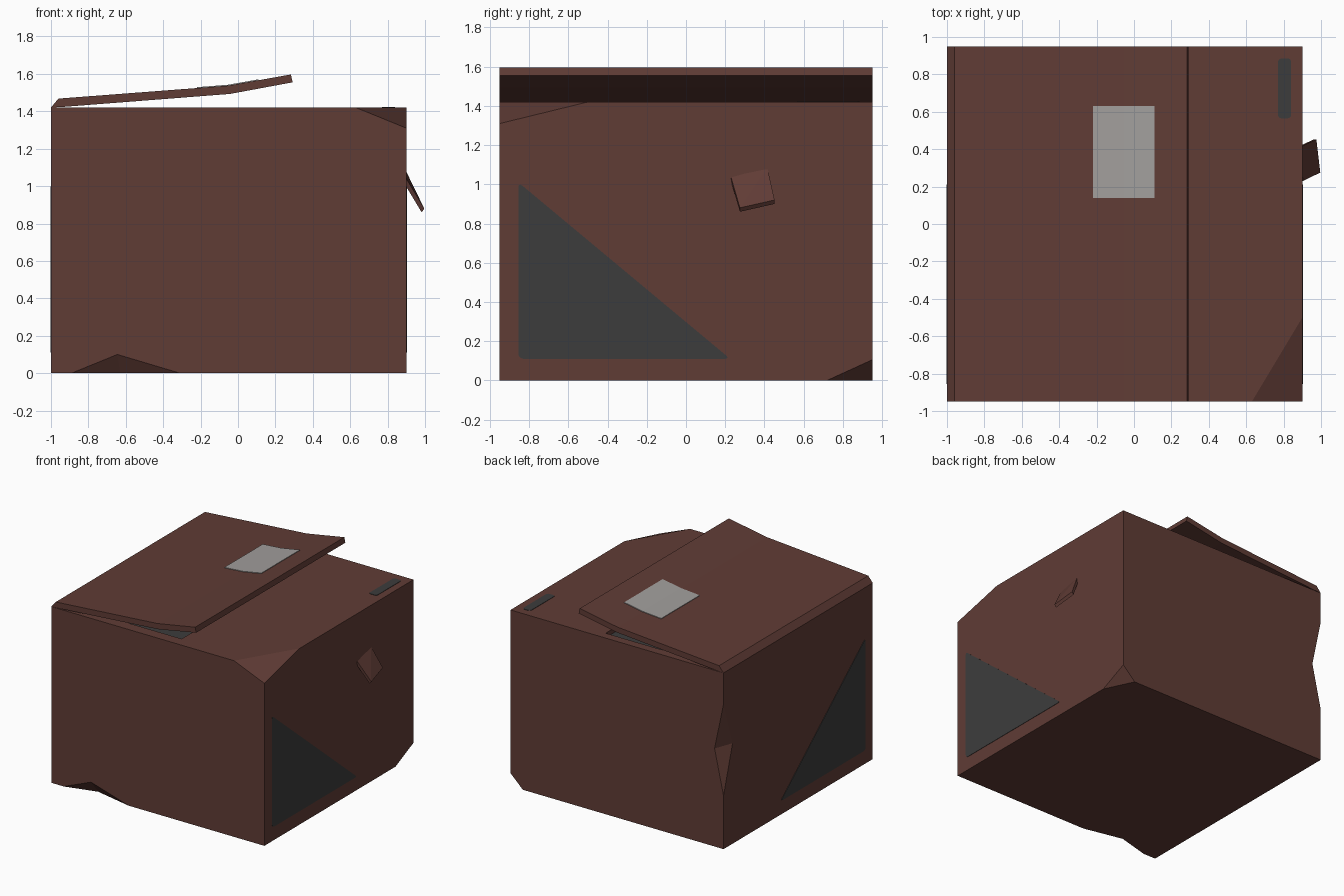
import bpy, bmesh
from mathutils import Vector, Matrix

if "Cube" in bpy.data.objects:
    bpy.data.objects.remove(bpy.data.objects["Cube"])


def material(name, rgb):
    m = bpy.data.materials.new(name)
    m.diffuse_color = (*rgb, 1)
    m.use_nodes = True
    m.node_tree.nodes["Principled BSDF"].inputs["Base Color"].default_value = m.diffuse_color
    return m


BROWN = material("brown cardboard", (0.117, 0.045, 0.036))
GREY = material("dark grey print", (0.046, 0.046, 0.046))
PALE = material("pale label", (0.36, 0.345, 0.335))


def finish(name, bm, mat):
    bmesh.ops.recalc_face_normals(bm, faces=bm.faces[:])
    me = bpy.data.meshes.new(name)
    bm.to_mesh(me)
    bm.free()
    me.materials.append(mat)
    ob = bpy.data.objects.new(name, me)
    bpy.context.collection.objects.link(ob)
    return ob


def box_bm(lo, hi):
    bm = bmesh.new()
    bmesh.ops.create_cube(bm, size=1)
    lo, hi = Vector(lo), Vector(hi)
    for v in bm.verts:
        v.co = (lo + hi) / 2 + v.co * (hi - lo)
    return bm


def hull(name, pts, mat):
    bm = bmesh.new()
    for p in pts:
        bm.verts.new(p)
    bmesh.ops.convex_hull(bm, input=bm.verts[:])
    return finish(name, bm, mat)


def prism(name, profile, y0, y1, mat):
    """Extrude an (x, z) profile along y."""
    bm = bmesh.new()
    f = bm.faces.new([bm.verts.new((x, y0, z)) for x, z in profile])
    r = bmesh.ops.extrude_face_region(bm, geom=[f])
    bmesh.ops.translate(bm, vec=(0, y1 - y0, 0),
                        verts=[g for g in r["geom"] if isinstance(g, bmesh.types.BMVert)])
    return finish(name, bm, mat)


def plate(name, pts, radius, normal, mat):
    """Thin printed patch with rounded corners."""
    bm = bmesh.new()
    n = Vector(normal)
    f = bm.faces.new([bm.verts.new(Vector(p) - n * 0.002) for p in pts])
    bmesh.ops.bevel(bm, geom=bm.verts[:], offset=radius, segments=3,
                    profile=0.5, affect='VERTICES')
    r = bmesh.ops.extrude_face_region(bm, geom=bm.faces[:])
    bmesh.ops.translate(bm, vec=n * 0.005,
                        verts=[g for g in r["geom"] if isinstance(g, bmesh.types.BMVert)])
    return finish(name, bm, mat)


def carve(target, cutter):
    m = target.modifiers.new("cut", 'BOOLEAN')
    m.operation, m.object, m.solver = 'DIFFERENCE', cutter, 'EXACT'
    bpy.context.view_layer.objects.active = target
    bpy.ops.object.modifier_apply(modifier=m.name)
    bpy.data.objects.remove(cutter)


def edge_dent(target, p0, p1, a, b):
    """Fold an edge inwards: p0-p1 lie on the edge, a and b on its two faces."""
    p0, p1, a, b = map(Vector, (p0, p1, a, b))
    mid = (a + b) / 2
    carve(target, hull("dent_cutter", [p0 + (p0 - mid), p1 + (p1 - mid),
                                       a + (a - b), b + (b - a)], BROWN))


# Box body with two crushed corners
TOP = 1.42
bm = box_bm((-1, -0.95, 0), (0.9, 0.95, TOP))
for a, b, c in (((0.63, -0.95, TOP), (0.9, -0.95, 1.31), (0.9, -0.5, TOP)),
                ((0.9, 0.95, 0.105), (0.9, 0.72, 0), (0.79, 0.95, 0))):
    a, b, c = Vector(a), Vector(b), Vector(c)
    n = (b - a).cross(c - a).normalized()
    if n.dot(a - Vector((0, 0, 0.7))) < 0:
        n = -n
    bmesh.ops.bisect_plane(bm, geom=bm.verts[:] + bm.edges[:] + bm.faces[:],
                           plane_co=a, plane_no=n, clear_outer=True)
    bmesh.ops.holes_fill(bm, edges=bm.edges[:])
body = finish("box_body", bm, BROWN)

# Dented edges: front bottom and back left upright
edge_dent(body, (-0.89, -0.95, 0), (-0.31, -0.95, 0), (-0.645, -0.95, 0.1), (-0.63, -0.88, 0))
edge_dent(body, (-1, 0.95, 0.43), (-1, 0.95, 1.17), (-0.92, 0.95, 0.79), (-1, 0.835, 0.81))

# Shallow opening under the lid, with a dark floor
carve(body, finish("opening_cutter", box_bm((-0.9, -0.86, TOP - 0.04), (0.1, 0.88, TOP + 0.1)), BROWN))
finish("opening_floor", box_bm((-0.9, -0.86, TOP - 0.042), (0.1, 0.88, TOP - 0.036)), GREY)

# Bent lid flap, hinged on the left
prism("lid_flap", [(-1, TOP), (-0.96, 1.468), (-0.053, 1.537), (0.283, 1.597),
                   (0.292, 1.555), (-0.042, 1.493), (-0.93, 1.424)], -0.95, 0.95, BROWN)

# Pale label following the bend of the lid
prism("lid_label", [(-0.22, 1.524), (-0.22, 1.529), (-0.053, 1.542), (0.11, 1.571),
                    (0.11, 1.565), (-0.053, 1.536)], 0.14, 0.63, PALE)

# Grey triangles on both sides
for name, x, s in (("right_triangle", 0.9, 1), ("left_triangle", -1, -1)):
    plate(name, [(x, -0.855, 0.11), (x, 0.225, 0.11), (x, -0.855, 1.01)], 0.025, (s, 0, 0), GREY)

# Grey strip on top
plate("top_strip", [(0.77, 0.565, TOP), (0.84, 0.565, TOP), (0.84, 0.885, TOP), (0.77, 0.885, TOP)],
      0.018, (0, 0, 1), GREY)

# Small torn tab on the right side
outer = [(0.903, 0.23, 1.035), (0.895, 0.415, 1.087), (0.975, 0.452, 0.92), (0.996, 0.275, 0.88)]
hull("side_tab", outer + [(x - 0.014, y, z - 0.02) for x, y, z in outer], BROWN)
